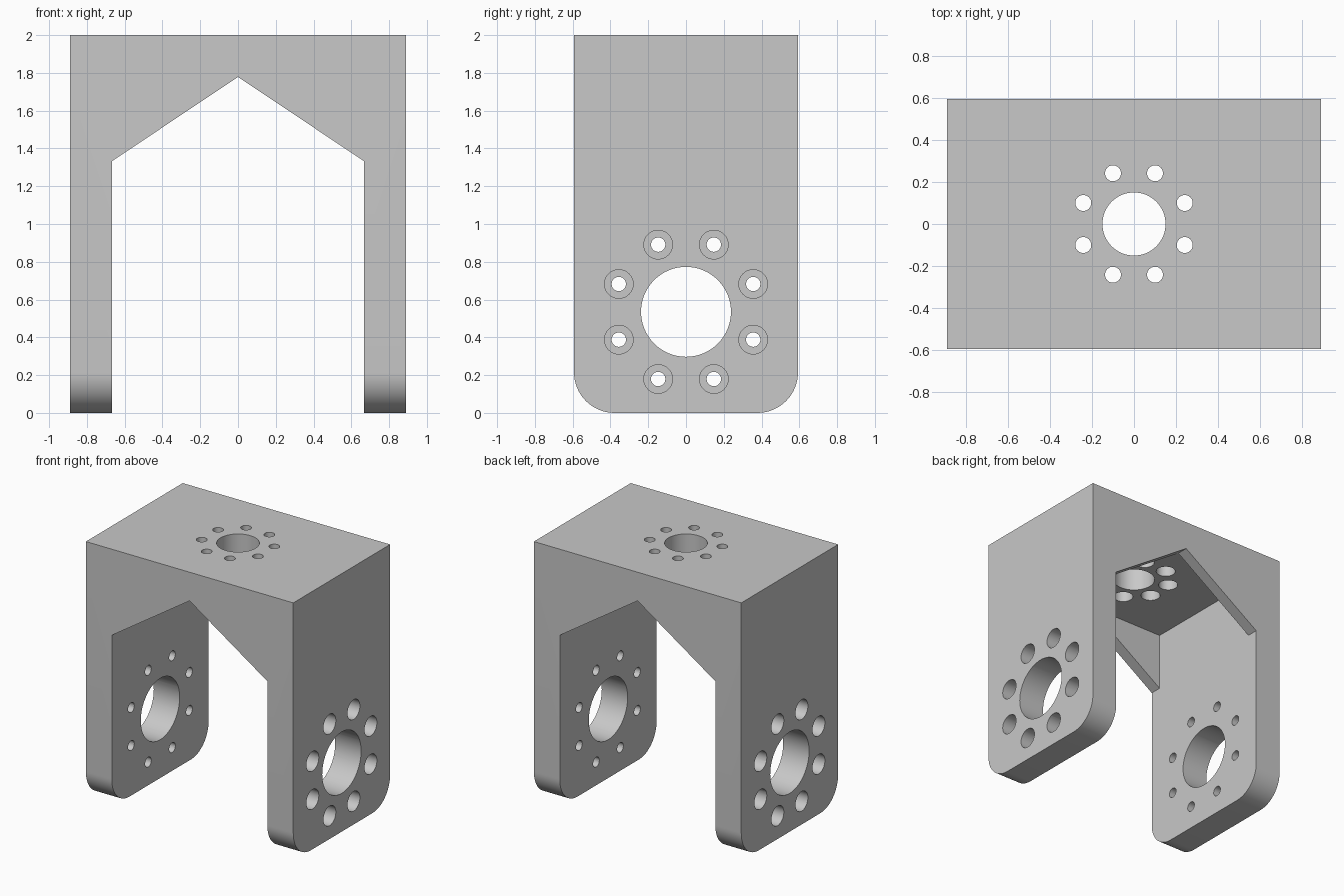
import bpy, bmesh
from math import sin, cos, pi
from mathutils import Matrix, Vector

cube = bpy.data.objects.get("Cube")
if cube:
    bpy.data.objects.remove(cube, do_unlink=True)

# Main sizes
HX, HY, H = 0.889, 0.593, 2.0      # half width, half depth, height
WALL, WEB = 0.222, 0.089           # leg and top thickness, web thickness
IX, CEIL = HX - WALL, H - WALL     # inner leg face, underside of the top
HUB_Z, SINK = 0.535, 0.133         # side bore height, counterbore depth

grey = bpy.data.materials.new("grey_metal")
grey.use_nodes = True
grey.diffuse_color = (0.58, 0.58, 0.58, 1)
grey.node_tree.nodes["Principled BSDF"].inputs["Base Color"].default_value = grey.diffuse_color


def make_object(name, bm):
    bmesh.ops.recalc_face_normals(bm, faces=bm.faces)
    mesh = bpy.data.meshes.new(name)
    bm.to_mesh(mesh)
    bm.free()
    mesh.materials.append(grey)
    obj = bpy.data.objects.new(name, mesh)
    bpy.context.collection.objects.link(obj)
    return obj


def prism(bm, points, travel):
    """Extrude a closed outline along a vector."""
    face = bm.faces.new([bm.verts.new(p) for p in points])
    grown = bmesh.ops.extrude_face_region(bm, geom=[face])["geom"]
    verts = [v for v in grown if isinstance(v, bmesh.types.BMVert)]
    bmesh.ops.translate(bm, verts=verts, vec=travel)


def rod(bm, start, end, radius, segments):
    """Cylinder between two points."""
    a, b = Vector(start), Vector(end)
    turn = (b - a).to_track_quat('Z', 'Y').to_matrix().to_4x4()
    bmesh.ops.create_cone(bm, cap_ends=True, segments=segments, radius1=radius,
                          radius2=radius, depth=(b - a).length,
                          matrix=Matrix.Translation((a + b) / 2) @ turn)


def ring(radius):
    """Eight evenly spaced bolt positions."""
    return [(radius * cos((k + 0.5) * pi / 4), radius * sin((k + 0.5) * pi / 4))
            for k in range(8)]


def carve(obj, name, bm):
    cutter = make_object(name, bm)
    mod = obj.modifiers.new(name, 'BOOLEAN')
    mod.operation, mod.solver, mod.object = 'DIFFERENCE', 'EXACT', cutter
    bpy.context.view_layer.objects.active = obj
    bpy.ops.object.modifier_apply(modifier=name)
    bpy.data.objects.remove(cutter, do_unlink=True)


# Block with rounded lower corners
R, STEPS = 0.215, 16
arc = [(HY - R + R * sin(t), R - R * cos(t))
       for t in (i * pi / 2 / STEPS for i in range(STEPS + 1))]
outline = arc + [(HY, H), (-HY, H)] + [(-y, z) for y, z in reversed(arc)]
bm = bmesh.new()
prism(bm, [(-HX, y, z) for y, z in outline], (2 * HX, 0, 0))
bracket = make_object("bracket", bm)

# Gabled opening between the legs
bm = bmesh.new()
gable = [(-IX, -0.2), (IX, -0.2), (IX, 1.333), (0, CEIL), (-IX, 1.333)]
prism(bm, [(x, -1, z) for x, z in gable], (0, 2, 0))
carve(bracket, "gable_cutter", bm)

# Hollow behind the front and back webs
bm = bmesh.new()
yi = HY - WEB
prism(bm, [(-IX, -yi, 1), (IX, -yi, 1), (IX, yi, 1), (-IX, yi, 1)], (0, 0, CEIL - 1))
carve(bracket, "hollow_cutter", bm)

# Through bores in both legs and the top
bm = bmesh.new()
rod(bm, (-1, 0, HUB_Z), (1, 0, HUB_Z), 0.238, 64)
for a, b in ring(0.385):
    rod(bm, (-1, a, HUB_Z + b), (1, a, HUB_Z + b), 0.038, 32)
rod(bm, (0, 0, 1.6), (0, 0, 2.2), 0.15, 64)
for a, b in ring(0.261):
    rod(bm, (a, b, 1.6), (a, b, 2.2), 0.038, 32)
carve(bracket, "bore_cutter", bm)

# Counterbores on the outer leg faces and under the top
bm = bmesh.new()
for a, b in ring(0.385):
    for side in (-1, 1):
        rod(bm, (side * (HX - SINK), a, HUB_Z + b), (side, a, HUB_Z + b), 0.076, 32)
for a, b in ring(0.261):
    rod(bm, (a, b, 1.6), (a, b, CEIL + SINK), 0.07, 32)
carve(bracket, "counterbore_cutter", bm)

# Smooth round surfaces, sharp edges
bpy.ops.object.select_all(action='DESELECT')
bracket.select_set(True)
bpy.context.view_layer.objects.active = bracket
bpy.ops.object.shade_smooth_by_angle(angle=pi / 6)
